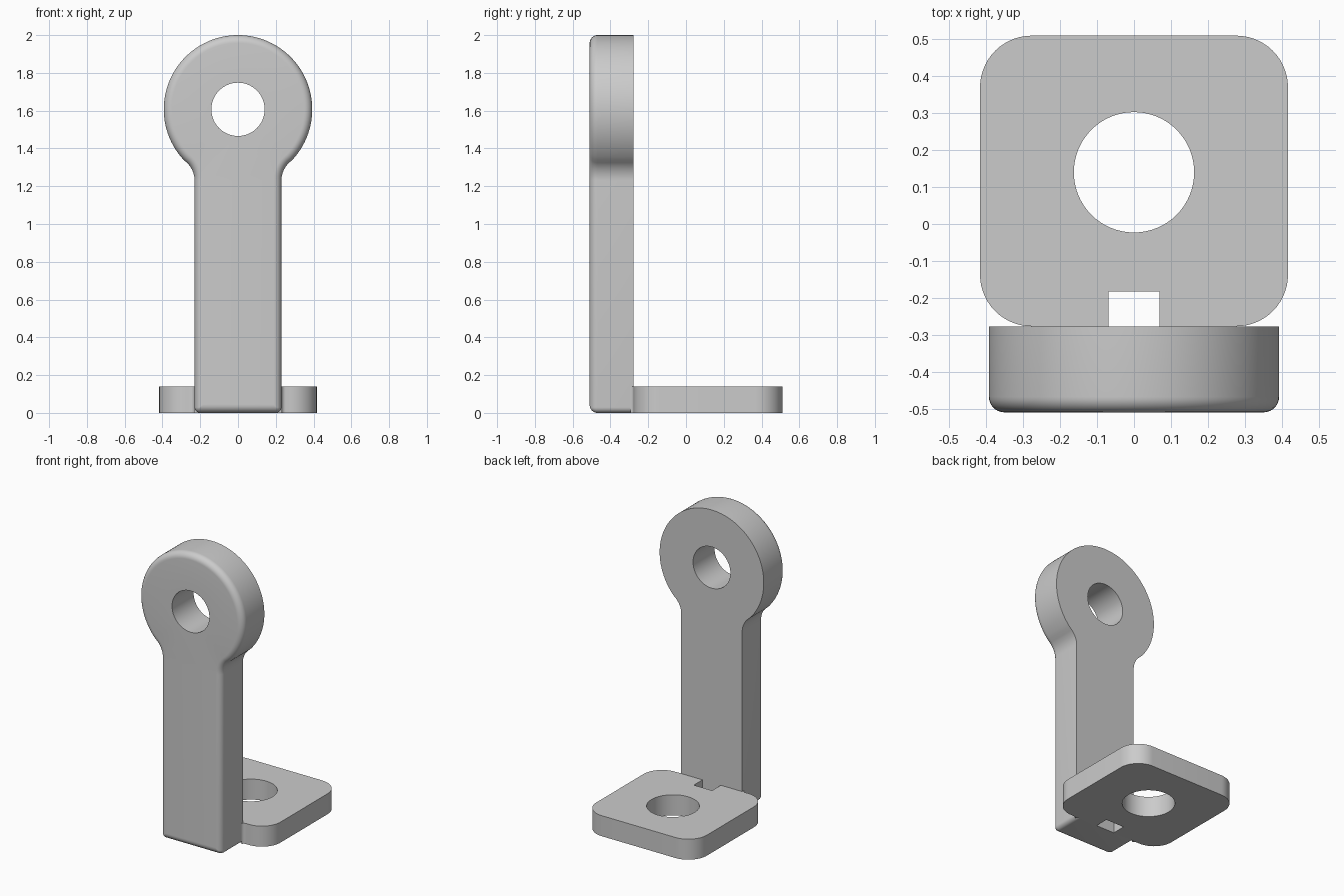
import bpy, bmesh
from math import sin, cos, pi, atan2, radians

cube = bpy.data.objects.get("Cube")
if cube:
    bpy.data.objects.remove(cube, do_unlink=True)

grey = bpy.data.materials.new("plain grey")
grey.use_nodes = True
grey.diffuse_color = (0.6, 0.6, 0.6, 1)
grey.node_tree.nodes["Principled BSDF"].inputs["Base Color"].default_value = (0.6, 0.6, 0.6, 1)


def arc(cx, cy, r, start, end, steps):
    """Points on an arc, angles in radians."""
    return [(cx + r * cos(start + (end - start) * i / steps),
             cy + r * sin(start + (end - start) * i / steps)) for i in range(steps + 1)]


def mirrored(half):
    """Close a right-hand outline with its mirror image, without doubling points on the axis."""
    return half + [(-x, y) for x, y in reversed(half) if abs(x) > 1e-5]


def loop(bm, points, place):
    verts = [bm.verts.new(place(x, y)) for x, y in points]
    edges = [bm.edges.new((verts[i - 1], verts[i])) for i in range(len(verts))]
    return verts, edges


def bridge(bm, a, b, keep=lambda p, q: True):
    for i in range(len(a)):
        if keep(a[i - 1].co, a[i].co):
            bm.faces.new((a[i - 1], a[i], b[i], b[i - 1]))


def drilled_solid(name, rings, hole, keep=lambda p, q: True):
    """Stack outline rings (points, place) into a solid with a straight round hole."""
    bm = bmesh.new()
    outer = [loop(bm, pts, place) for pts, place in rings]
    bore = [loop(bm, hole, place) for place in (rings[0][1], rings[-1][1])]
    for (a, _), (b, _) in zip(outer, outer[1:]):
        bridge(bm, a, b, keep)
    bridge(bm, bore[0][0], bore[1][0])
    for ring, rim in ((outer[0], bore[0]), (outer[-1], bore[1])):
        bmesh.ops.triangle_fill(bm, use_beauty=True, edges=ring[1] + rim[1])
    bmesh.ops.recalc_face_normals(bm, faces=bm.faces)
    mesh = bpy.data.meshes.new(name)
    bm.to_mesh(mesh)
    bm.free()
    obj = bpy.data.objects.new(name, mesh)
    bpy.context.collection.objects.link(obj)
    mesh.materials.append(grey)
    bpy.ops.object.select_all(action="DESELECT")
    obj.select_set(True)
    bpy.context.view_layer.objects.active = obj
    bpy.ops.object.shade_smooth_by_angle(angle=radians(30))
    return obj


# Upright arm: straight stem blending into a round eye
HALF, EYE_Z, EYE_R, NECK_Z, NECK_R = 0.23, 1.607, 0.393, 1.23, 0.13
BACK, FRONT, ROUND = -0.277, -0.51, 0.042


def arm_outline(inset):
    corner = max(0.03 - inset, 0.004)
    w = HALF - inset
    neck_x = HALF + NECK_R
    a = atan2(NECK_Z - EYE_Z, neck_x)
    half = arc(w - corner, inset + corner, corner, -pi / 2, 0, 5)
    half += arc(neck_x, NECK_Z, NECK_R + inset, pi, a + pi, 10)
    half += arc(0, EYE_Z, EYE_R - inset, a, pi / 2, 40)[1:]
    return mirrored(half)


def upright(y):
    return lambda x, z: (x, y, z)


arm_rings = [(arm_outline(0), upright(BACK))]
for i in range(9):
    t = i / 8 * pi / 2
    arm_rings.append((arm_outline(ROUND * (1 - cos(t))),
                      upright(FRONT + ROUND * (1 - sin(t)))))
drilled_solid("upright_arm", arm_rings, arc(0, EYE_Z, 0.141, 0, 2 * pi, 64)[:-1])

# Base plate: rounded corners, front notch, small fillets against the arm
PX, PY, CORNER, FIL = 0.417, 0.51, 0.14, 0.023
half_plate = [(0, -0.183), (0.069, -0.183), (0.069, BACK), (HALF, BACK)]
half_plate += arc(HALF + FIL, BACK - FIL, FIL, pi, pi / 2, 6)
half_plate += arc(PX - CORNER, BACK + CORNER, CORNER, -pi / 2, 0, 14)
half_plate += arc(PX - CORNER, PY - CORNER, CORNER, 0, pi / 2, 14)


def flat(z):
    return lambda x, y: (x, y, z)


def exposed(p, q):
    """Leave out the walls buried against the arm."""
    return not all(v.y < BACK + 0.001 and abs(v.x) < HALF + 0.001 for v in (p, q))


plate = mirrored(half_plate)
drilled_solid("base_plate", [(plate, flat(0)), (plate, flat(0.14))],
              arc(0, 0.14, 0.163, 0, 2 * pi, 64)[:-1], exposed)
